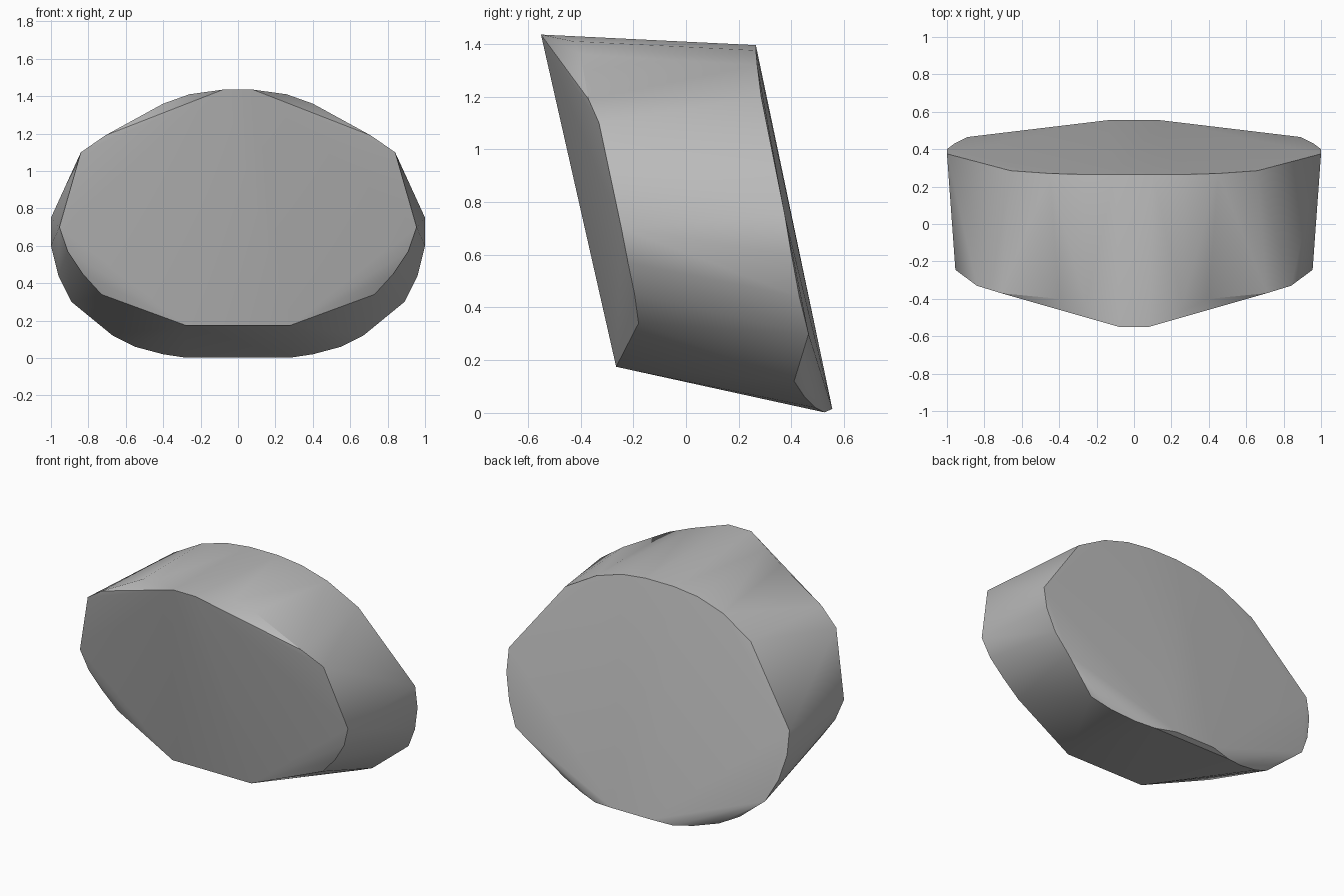
import bpy
import bmesh
import math

# Remove the default object only
default_cube = bpy.data.objects.get("Cube")
if default_cube:
    bpy.data.objects.remove(default_cube, do_unlink=True)


def make_material(name, color):
    material = bpy.data.materials.new(name)
    material.use_nodes = True
    material.diffuse_color = color
    material.node_tree.nodes["Principled BSDF"].inputs["Base Color"].default_value = color
    return material


def mirrored(profile):
    """Return a half outline together with its reflection across x."""
    return [(side * x, y, z) for x, y, z in profile for side in (1, -1)]


# Half outline of the bowed, leaning front face
front_outline = [
    (.08, -.55, 1.435), (.71, -.37, 1.19), (.84, -.33, 1.1),
    (.955, -.245, .7), (.91, -.22, .57), (.83, -.195, .45),
    (.73, -.18, .34), (.28, -.265, .175),
]

# Chamfer points just behind the upper front edge
front_chamfer = [(.26, -.43, 1.41), (.4, -.4, 1.36)]

# Half outline of the back face, from the top down
back_outline = [
    (.1, .265, 1.395), (.27, .265, 1.375), (.45, .27, 1.32),
    (.66, .285, 1.2), (1, .375, .75), (1, .4, .6),
    (.96, .43, .44), (.89, .465, .3), (.14, .555, .015),
]

# Chamfer points under the lower back edge
back_chamfer = [(.28, .525, .002), (.4, .49, .02), (.55, .45, .06), (.67, .41, .12)]

# Wrap one closed convex surface around all the outlines
bm = bmesh.new()
for profile in (front_outline, front_chamfer, back_outline, back_chamfer):
    for point in mirrored(profile):
        bm.verts.new(point)
result = bmesh.ops.convex_hull(bm, input=bm.verts[:], use_existing_faces=False)
loose = [v for v in bm.verts if not v.link_faces]
bmesh.ops.delete(bm, geom=loose, context="VERTS")

# Merge the nearly flat triangles into larger facets
bmesh.ops.dissolve_limit(bm, angle_limit=math.radians(1), verts=bm.verts[:], edges=bm.edges[:])
bmesh.ops.recalc_face_normals(bm, faces=bm.faces[:])
mesh = bpy.data.meshes.new("leaning_stone")
bm.to_mesh(mesh)
bm.free()

# Stone object with softened sides and crisp rims
stone = bpy.data.objects.new("leaning_stone", mesh)
bpy.context.collection.objects.link(stone)
mesh.materials.append(make_material("stone_grey", (.5, .5, .5, 1)))
bpy.ops.object.select_all(action="DESELECT")
stone.select_set(True)
bpy.context.view_layer.objects.active = stone
bpy.ops.object.shade_smooth_by_angle(angle=math.radians(35))
